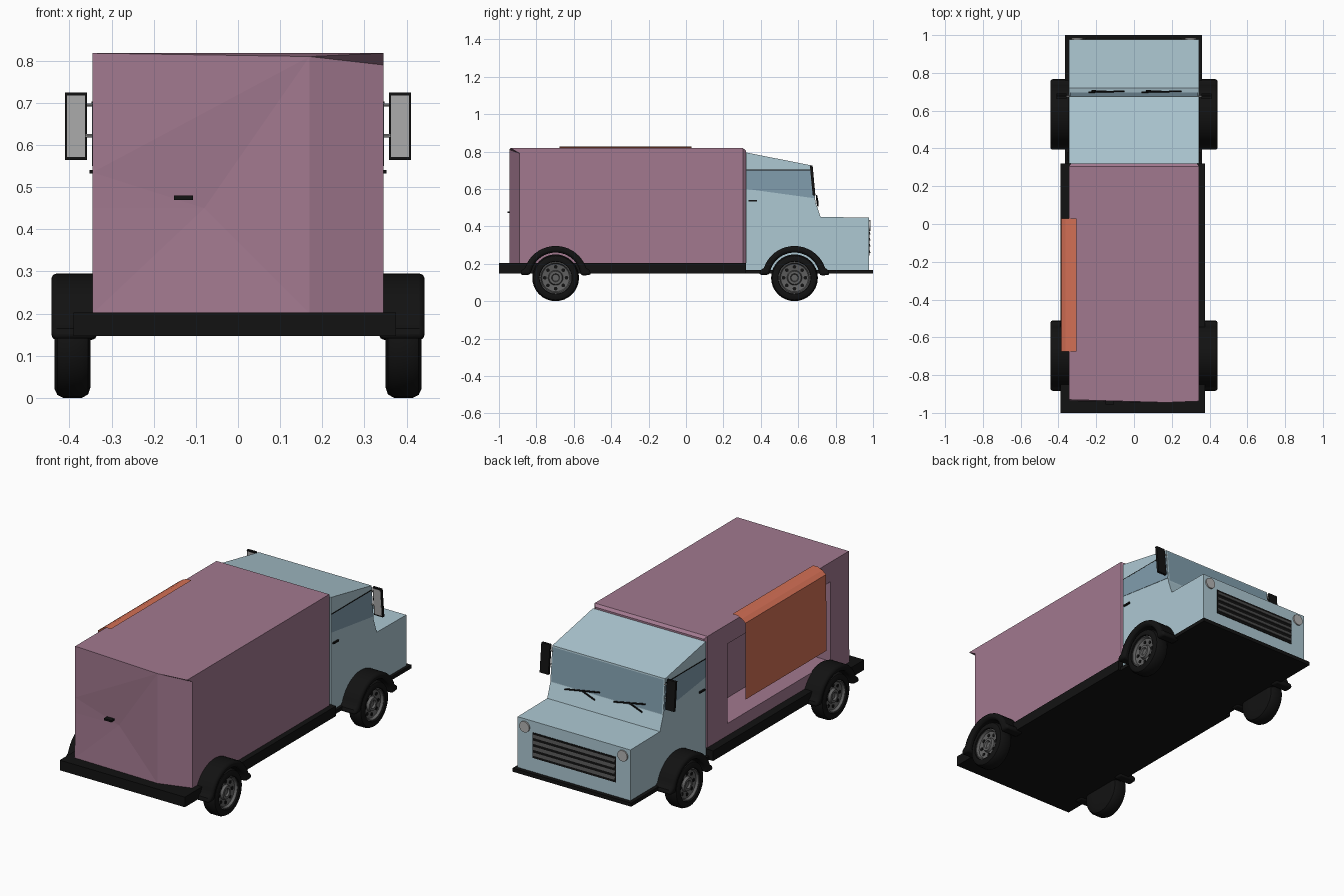
import bpy, bmesh, math
from mathutils import Vector

if "Cube" in bpy.data.objects:
    bpy.data.objects.remove(bpy.data.objects["Cube"])


def mat(name, r, g, b):
    m = bpy.data.materials.new(name)
    m.diffuse_color = (r, g, b, 1)
    m.use_nodes = True
    m.node_tree.nodes["Principled BSDF"].inputs["Base Color"].default_value = m.diffuse_color
    return m


PINK = mat("pink_paint", .36, .19, .275)
BLUE = mat("blue_paint", .42, .58, .65)
GLASS = mat("blue_glass", .22, .34, .42)
ORANGE = mat("orange_cloth", .65, .16, .09)
BLACK = mat("black_trim", .006, .006, .006)
RIM = mat("dark_metal", .12, .12, .12)
SLAT = mat("slat_metal", .07, .07, .07)
LIGHT = mat("light_grey", .45, .45, .45)


def make(name, verts, faces, m, smooth=False, closed=True):
    me = bpy.data.meshes.new(name)
    me.from_pydata([Vector(v) for v in verts], [], faces)
    if closed:
        bm = bmesh.new()
        bm.from_mesh(me)
        bmesh.ops.recalc_face_normals(bm, faces=bm.faces)
        bm.to_mesh(me)
        bm.free()
    ob = bpy.data.objects.new(name, me)
    bpy.context.collection.objects.link(ob)
    me.materials.append(m)
    if smooth:
        bpy.ops.object.select_all(action='DESELECT')
        ob.select_set(True)
        bpy.context.view_layer.objects.active = ob
        bpy.ops.object.shade_smooth_by_angle(angle=math.radians(35))
    return ob


def prism_x(name, prof, x0, x1, m, smooth=False):
    """Extrude a (y, z) outline from x0 to x1."""
    n = len(prof)
    v = [(x, y, z) for x in (x0, x1) for y, z in prof]
    f = [list(range(n)), list(range(n, 2 * n))]
    f += [[i, (i + 1) % n, n + (i + 1) % n, n + i] for i in range(n)]
    return make(name, v, f, m, smooth)


def box(name, x0, x1, y0, y1, z0, z1, m):
    return prism_x(name, [(y0, z0), (y1, z0), (y1, z1), (y0, z1)], x0, x1, m)


def lathe_x(name, prof, cy, cz, m, s=1, n=32):
    """Revolve an (x, radius) profile about an x-parallel axis."""
    v, k = [], len(prof)
    for i in range(n):
        a = 2 * math.pi * i / n
        v += [(s * x, cy + r * math.cos(a), cz + r * math.sin(a)) for x, r in prof]
    f = [[i * k + j, i * k + j + 1, (i + 1) % n * k + j + 1, (i + 1) % n * k + j]
         for i in range(n) for j in range(k - 1)]
    f += [[i * k for i in range(n)], [i * k + k - 1 for i in range(n)]]
    return make(name, v, f, m, True)


def rod(name, a, b, r, m, n=8):
    a, b = Vector(a), Vector(b)
    q = (b - a).to_track_quat('Z', 'Y')
    ring = [q @ Vector((r * math.cos(2 * math.pi * i / n), r * math.sin(2 * math.pi * i / n), 0))
            for i in range(n)]
    v = [p + c for p in (a, b) for c in ring]
    f = [list(range(n)), list(range(n, 2 * n))]
    f += [[i, (i + 1) % n, n + (i + 1) % n, n + i] for i in range(n)]
    return make(name, v, f, m, True)


# Chassis and cab floor
box("chassis", -.39, .375, -1, .32, .147, .203, BLACK)
box("cab_floor", -.365, .36, .32, 1, .147, .167, BLACK)

# Cargo body: dented rear wall, angled rear corner, bevelled front edge
W = .345
verts = [(-W, -.935, .2), (-W, -.93, .45), (-W, -.93, .535), (-W, -.93, .818),    # rear left 0-3
         (.17, -.945, .2), (.17, -.945, .81), (-.08, -.925, .45),                  # rear centre 4-6
         (W, -.89, .2), (W, -.89, .79), (W, -.938, .818),                          # rear right 7-9
         (-W, .305, .2), (-W, .305, .818), (W, .305, .818), (W, .305, .2),         # front 10-13
         (-.333, .32, .2), (-.333, .32, .805), (.333, .32, .805), (.333, .32, .2)]  # bevel 14-17
faces = [(0, 1, 6), (1, 2, 6), (2, 3, 5), (2, 5, 6), (6, 5, 4), (0, 6, 4), (4, 5, 8, 7), (5, 9, 8),
         (3, 11, 12, 9, 5), (7, 8, 9, 12, 13), (0, 10, 11, 3, 2, 1), (0, 4, 7, 13, 10),
         (10, 14, 15, 11), (11, 15, 16, 12), (12, 16, 17, 13), (10, 13, 17, 14), (14, 17, 16, 15)]
body = make("cargo_body", verts, faces, PINK)

# Serving hatch recess cut in the left side
cutter = box("hatch_cutter", -.5, -.17, -.77, .13, .27, .71, PINK)
cutter.hide_render = True
cutter.hide_viewport = True
cut = body.modifiers.new("hatch", 'BOOLEAN')
cut.operation, cut.solver, cut.object = 'DIFFERENCE', 'EXACT', cutter

# Awning sheet folded over the roof edge
prof = [(-.305, .826), (-.335, .826), (-.362, .814), (-.385, .797), (-.386, .375)]
k = len(prof)
make("awning", [(x, y, z) for y in (-.675, .03) for x, z in prof],
     [[i, i + 1, k + i + 1, k + i] for i in range(k - 1)], ORANGE, closed=False)

# Rear door handle
box("rear_handle", -.152, -.107, -.955, -.925, .47, .48, BLACK)

# Cab
prism_x("cab", [(.32, .165), (.978, .165), (.978, .447), (.72, .45), (.692, .53),
                (.675, .725), (.32, .795)], -W, W, BLUE)
make("windscreen", [(-.338, .678, .718), (.338, .678, .718), (.338, .695, .535), (-.338, .695, .535)],
     [(0, 1, 2, 3)], GLASS, closed=False)
for s in (-1, 1):
    side = "right" if s > 0 else "left"
    prism_x(side + "_window", [(.323, .7), (.673, .7), (.688, .55), (.323, .6)],
            s * .34, s * .347, GLASS)
    box(side + "_window_trim", s * .34, s * .3475, .323, .673, .699, .703, BLACK)
    box(side + "_door_handle", s * .34, s * .353, .335, .38, .532, .541, BLACK)

    # Wing mirror
    prism_x(side + "_mirror", [(.663, .725), (.677, .725), (.692, .565), (.678, .565)],
            s * .358, s * .411, BLACK)
    prism_x(side + "_mirror_glass", [(.6625, .718), (.668, .718), (.681, .572), (.6765, .572)],
            s * .363, s * .406, LIGHT)
    for z in (.695, .622):
        rod(side + "_mirror_arm", (s * .34, .675, z), (s * .362, .675, z), .004, LIGHT)

    # Headlight
    rod(side + "_headlight", (s * .3, .97, .405), (s * .3, .986, .405), .03, LIGHT, 20)

# Grille with slats
box("grille", -.258, .252, .97, .981, .245, .385, BLACK)
for i in range(4):
    z = .258 + i * .033
    prism_x("grille_slat", [(.978, z), (.987, z), (.981, z + .018), (.978, z + .018)], -.253, .247, SLAT)

# Wipers: blade and arm
for x0, x1, z in ((.25, .04, .51), (-.05, -.24, .52)):
    rod("wiper_blade", (x0, .703, z + .01), (x1, .698, z + .045), .004, BLACK, 6)
    xm = (x0 + x1) / 2
    rod("wiper_arm", (xm - .08, .705, z), (xm, .702, z + .028), .004, BLACK, 6)

# Wheels and mudguards
tyre = [(.35, .07), (.35, .1), (.356, .117), (.37, .125), (.415, .125), (.429, .118), (.436, .103),
        (.434, .088), (.42, .084), (.405, .084)]
rim = [(.36, .084), (.426, .087), (.428, .08), (.415, .074), (.408, .04), (.422, .035), (.422, .022),
       (.412, .018)]
guard = [(.19, .14), (.182, .165)]
guard += [(.172 * math.cos(math.radians(a)), .125 + .17 * math.sin(math.radians(a))) for a in range(18, 168, 8)]
guard += [(-.182, .165), (-.19, .14)]
guard += [(-.135 * math.cos(math.radians(a)), .125 + .135 * math.sin(math.radians(a))) for a in range(7, 180, 8)]
for place, cy in (("rear", -.697), ("front", .58)):
    for s in (-1, 1):
        lathe_x(place + "_tyre", tyre, cy, .125, BLACK, s)
        lathe_x(place + "_rim", rim, cy, .125, RIM, s)
        for i in range(8):
            a = math.pi / 4 * i
            y, z = cy + .058 * math.cos(a), .125 + .058 * math.sin(a)
            rod(place + "_rim_hole", (s * .4, y, z), (s * .414, y, z), .01, BLACK, 10)
        g = prism_x(place + "_mudguard", [(cy + y, z) for y, z in guard], s * .335, s * .443, BLACK, True)
        b = g.modifiers.new("soft_edge", 'BEVEL')
        b.width, b.segments, b.limit_method = .012, 2, 'ANGLE'
        b.angle_limit = math.radians(40)
